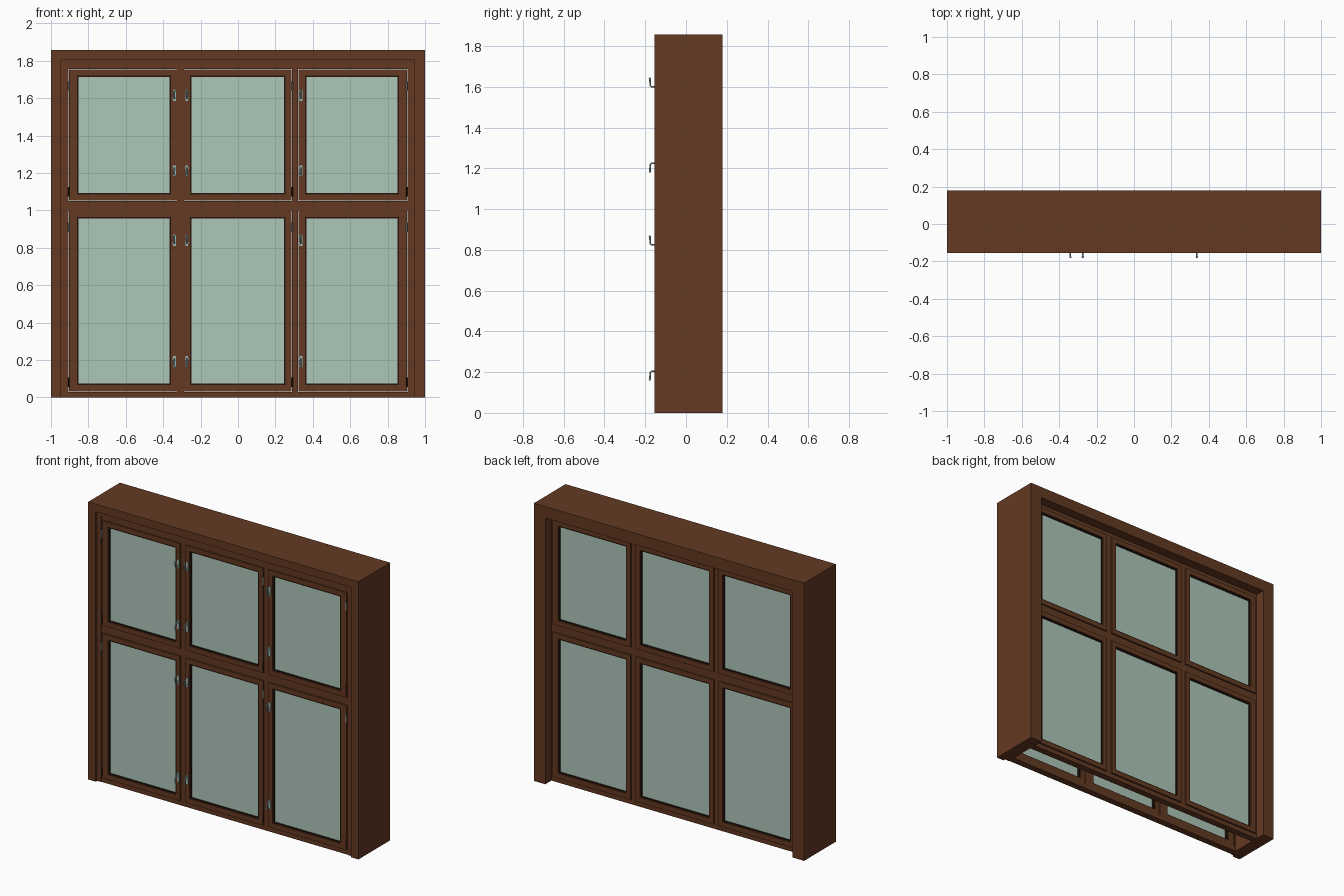
import bpy
import bmesh
from mathutils import Matrix, Vector

if "Cube" in bpy.data.objects:
    bpy.data.objects.remove(bpy.data.objects["Cube"])


def material(name, r, g, b):
    m = bpy.data.materials.new(name)
    m.use_nodes = True
    m.diffuse_color = (r, g, b, 1)
    m.node_tree.nodes["Principled BSDF"].inputs["Base Color"].default_value = (r, g, b, 1)
    return m


WOOD = material("brown wood", 0.125, 0.041, 0.016)
DARK = material("dark seal", 0.02, 0.008, 0.004)
GLASS = material("pale green glass", 0.42, 0.57, 0.49)
METAL = material("pale metal", 0.33, 0.48, 0.45)


def finish(name, bm, mat):
    mesh = bpy.data.meshes.new(name)
    bm.to_mesh(mesh)
    bm.free()
    mesh.materials.append(mat)
    obj = bpy.data.objects.new(name, mesh)
    bpy.context.collection.objects.link(obj)
    return obj


def add_box(bm, x, y, z):
    size = [abs(b - a) for a, b in (x, y, z)]
    mid = [(a + b) / 2 for a, b in (x, y, z)]
    bmesh.ops.create_cube(bm, size=1, matrix=Matrix.Translation(mid) @ Matrix.Diagonal((*size, 1)))


def boxes(name, mat, *parts):
    bm = bmesh.new()
    for part in parts:
        add_box(bm, *part)
    return finish(name, bm, mat)


def ring(name, mat, x, z, inner_x, inner_z, y):
    """Rectangular frame: two full-height stiles and two rails between them."""
    boxes(name, mat,
          ((x[0], inner_x[0]), y, z), ((inner_x[1], x[1]), y, z),
          (inner_x, y, (z[0], inner_z[0])), (inner_x, y, (inner_z[1], z[1])))


def cylinder(bm, radius, depth, at, axis="Z", sides=12):
    turn = Matrix.Rotation(1.5708, 4, "X") if axis == "Y" else Matrix()
    bmesh.ops.create_cone(bm, cap_ends=True, segments=sides, radius1=radius, radius2=radius,
                          depth=depth, matrix=Matrix.Translation(at) @ turn)


# Outer box: side boards, head board and front casing
TOP = 1.857
for name, s in (("left", 1), ("right", -1)):
    boxes(name + "_side_board", WOOD, ((0.915 * s, s), (-0.14, 0.18), (0, 1.78)))
    boxes(name + "_casing", WOOD, ((0.945 * s, s), (-0.155, -0.14), (0, 1.805)))
boxes("head_board", WOOD, ((-1, 1), (-0.14, 0.18), (1.78, TOP)))
boxes("head_casing", WOOD, ((-1, 1), (-0.155, -0.14), (1.805, TOP)))

# Sash openings (x outer, x glass) and (z outer, z glass)
COLUMNS = {
    "right": ((-0.905, -0.325), (-0.86, -0.357)),
    "middle": ((-0.29, 0.288), (-0.257, 0.253)),
    "left": ((0.322, 0.905), (0.357, 0.86)),
}
ROWS = {
    "lower": ((0.03, 1.0), (0.065, 0.965)),
    "upper": ((1.05, 1.755), (1.085, 1.72)),
}


def shrink(span, amount):
    return (span[0] + amount, span[1] - amount)


def window_layer(label, face, out):
    """Fixed frame with six sashes; out is the direction of the visible face along y."""
    def depth(a, b):
        return tuple(sorted((face - out * a, face - out * b)))

    fixed = depth(0, 0.045)
    parts = [((-0.945, -0.905), fixed, (0, 1.805)), ((0.905, 0.945), fixed, (0, 1.805))]
    parts += [((-0.905, 0.905), fixed, span) for span in ((0, 0.03), (1.0, 1.05), (1.755, 1.805))]
    for (_, row_z) in ((0, r[0]) for r in ROWS.values()):
        parts += [(span, fixed, row_z) for span in ((-0.325, -0.29), (0.288, 0.322))]
    boxes(label + "_fixed_frame", WOOD, *parts)

    for row, (z, gz) in ROWS.items():
        for col, (x, gx) in COLUMNS.items():
            name = f"{label}_{row}_{col}_"
            sash_x, sash_z = shrink(x, 0.002), shrink(z, 0.002)
            ring(name + "sash", WOOD, sash_x, sash_z, gx, gz, depth(-0.008, 0.04))
            pane_x, pane_z = shrink(gx, 0.008), shrink(gz, 0.008)
            ring(name + "seal", DARK, gx, gz, pane_x, pane_z, depth(0.0, 0.03))
            boxes(name + "glass", GLASS, (pane_x, depth(0.006, 0.018), pane_z))


window_layer("front", -0.137, -1)
window_layer("back", 0.115, 1)


def handle(name, x, z, up):
    """Rose, bent lever and rounded grip; up is the direction of the lever."""
    bm = bmesh.new()
    add_box(bm, (x - 0.008, x + 0.008), (-0.148, -0.144), (z - 0.03, z + 0.03))
    cylinder(bm, 0.01, 0.008, (x, -0.149, z - 0.015 * up), "Y")
    bmesh.ops.create_uvsphere(bm, u_segments=10, v_segments=6, radius=0.006,
                              matrix=Matrix.Translation((x, -0.177, z + 0.025 * up)))
    finish(name + "_rose", bm, METAL)
    curve = bpy.data.curves.new(name, "CURVE")
    curve.dimensions = "3D"
    curve.bevel_depth = 0.004
    curve.bevel_resolution = 2
    curve.use_fill_caps = True
    spline = curve.splines.new("POLY")
    path = [(-0.146, -0.015), (-0.168, -0.015), (-0.176, -0.008), (-0.177, 0.025)]
    spline.points.add(len(path) - 1)
    for point, (y, dz) in zip(spline.points, path):
        point.co = (x, y, z + dz * up, 1)
    curve.materials.append(METAL)
    obj = bpy.data.objects.new(name + "_lever", curve)
    bpy.context.collection.objects.link(obj)


def hinge(name, x, z, mat):
    bm = bmesh.new()
    cylinder(bm, 0.004, 0.05, (x, -0.147, z))
    finish(name, bm, mat)


# Handles and hinges on the front sashes
HANDLE_X = {"right": -0.34, "middle": -0.274, "left": 0.336}
HINGE_X = {"right": -0.905, "middle": 0.29, "left": 0.902}
HARDWARE_Z = {"lower": ((0.84, 1), (0.19, -1), 0.91, 0.08),
              "upper": ((1.615, 1), (1.21, -1), 1.665, 1.1)}
for row, (high, low, hinge_top, hinge_bottom) in HARDWARE_Z.items():
    for col in COLUMNS:
        for end, (z, up) in (("top", high), ("bottom", low)):
            handle(f"{row}_{col}_{end}_handle", HANDLE_X[col], z, up)
        hinge(f"{row}_{col}_top_hinge", HINGE_X[col], hinge_top, METAL)
        hinge(f"{row}_{col}_bottom_hinge", HINGE_X[col], hinge_bottom, DARK)
